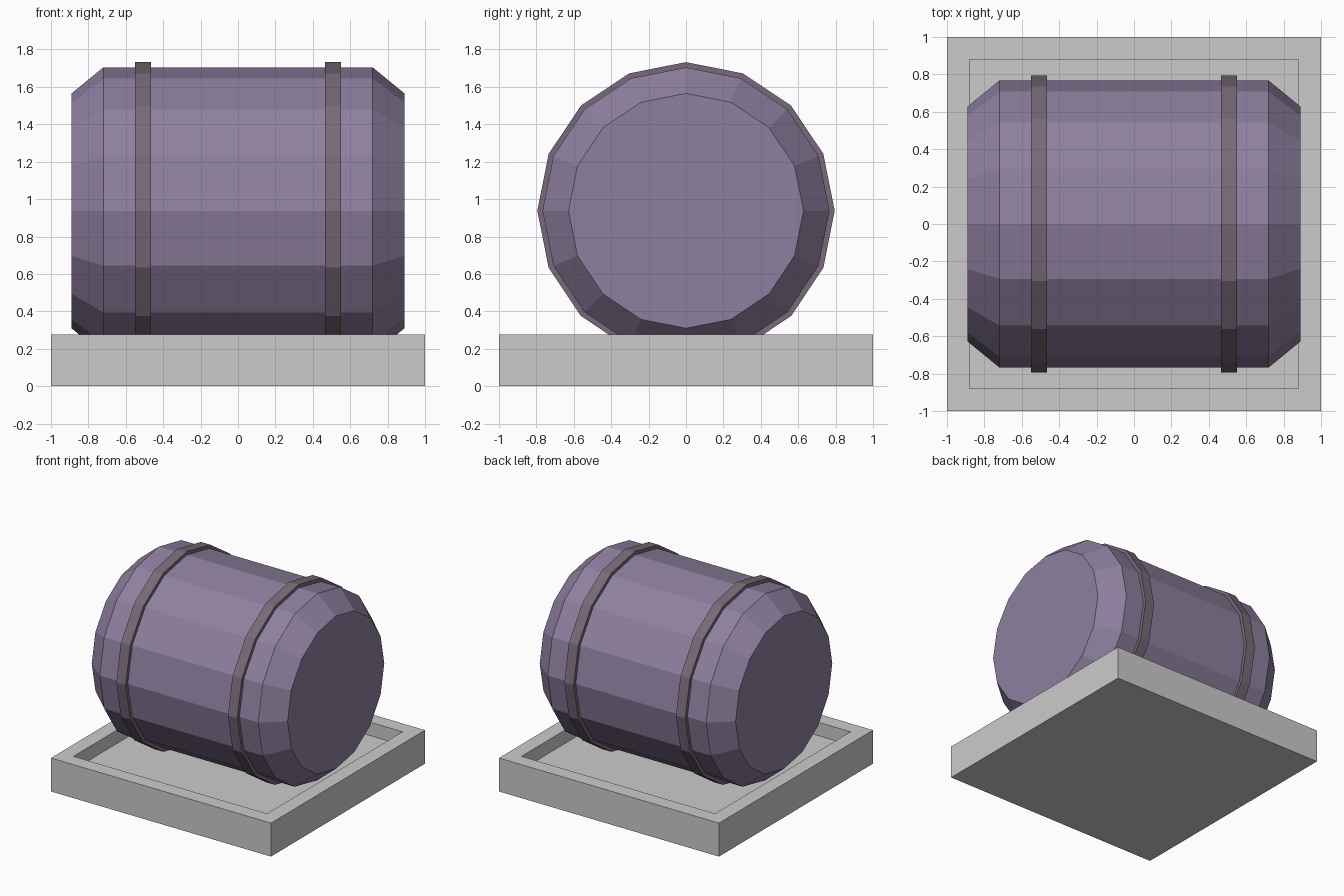
import bpy, bmesh, math

if "Cube" in bpy.data.objects:
    bpy.data.objects.remove(bpy.data.objects["Cube"])

SIDES = 16
AXIS_Z = 0.9375


def material(name, rgb):
    mat = bpy.data.materials.new(name)
    mat.diffuse_color = (*rgb, 1.0)
    mat.use_nodes = True
    mat.node_tree.nodes["Principled BSDF"].inputs["Base Color"].default_value = mat.diffuse_color
    return mat


def finish(name, bm, mat=None):
    bmesh.ops.recalc_face_normals(bm, faces=bm.faces)
    mesh = bpy.data.meshes.new(name)
    bm.to_mesh(mesh)
    bm.free()
    obj = bpy.data.objects.new(name, mesh)
    bpy.context.collection.objects.link(obj)
    if mat:
        mesh.materials.append(mat)
    return obj


def lathe_x(name, profile, mat, closed=False):
    """Revolve (x, radius) points around the barrel axis; cap the ends unless closed."""
    bm = bmesh.new()
    rings = []
    for x, r in profile:
        angles = [2 * math.pi * i / SIDES for i in range(SIDES)]
        rings.append([bm.verts.new((x, r * math.sin(a), AXIS_Z + r * math.cos(a)))
                      for a in angles])
    pairs = list(zip(rings, rings[1:]))
    if closed:
        pairs.append((rings[-1], rings[0]))
    else:
        bm.faces.new(rings[0])
        bm.faces.new(rings[-1])
    for a, b in pairs:
        for i in range(SIDES):
            j = (i + 1) % SIDES
            bm.faces.new((a[i], a[j], b[j], b[i]))
    return finish(name, bm, mat)


barrel_mat = material("barrel_purple", (0.27, 0.216, 0.347))
band_mat = material("band_brown", (0.19, 0.144, 0.19))

# Barrel lying along x, with chamfered ends
lathe_x("barrel_body", [(-0.89, 0.628), (-0.72, 0.767), (0.72, 0.767), (0.89, 0.628)],
        barrel_mat)

# Two raised hoops
for side, name in ((-1, "left_band"), (1, "right_band")):
    inner, outer = side * 0.465, side * 0.55
    lathe_x(name, [(inner, 0.75), (inner, 0.795), (outer, 0.795), (outer, 0.75)],
            band_mat, closed=True)

# Square tray: box whose top is inset and pushed down into a recess
bm = bmesh.new()
bmesh.ops.create_cube(bm, size=1.0)
for v in bm.verts:
    v.co = (v.co.x * 2, v.co.y * 2, (v.co.z + 0.5) * 0.275)
bm.normal_update()
top = max(bm.faces, key=lambda f: f.calc_center_median().z)
bmesh.ops.inset_individual(bm, faces=[top], thickness=0.17)
floor = bmesh.ops.extrude_discrete_faces(bm, faces=[top])["faces"][0]
bmesh.ops.translate(bm, verts=floor.verts, vec=(0, 0, -0.11))
finish("base_tray", bm)
